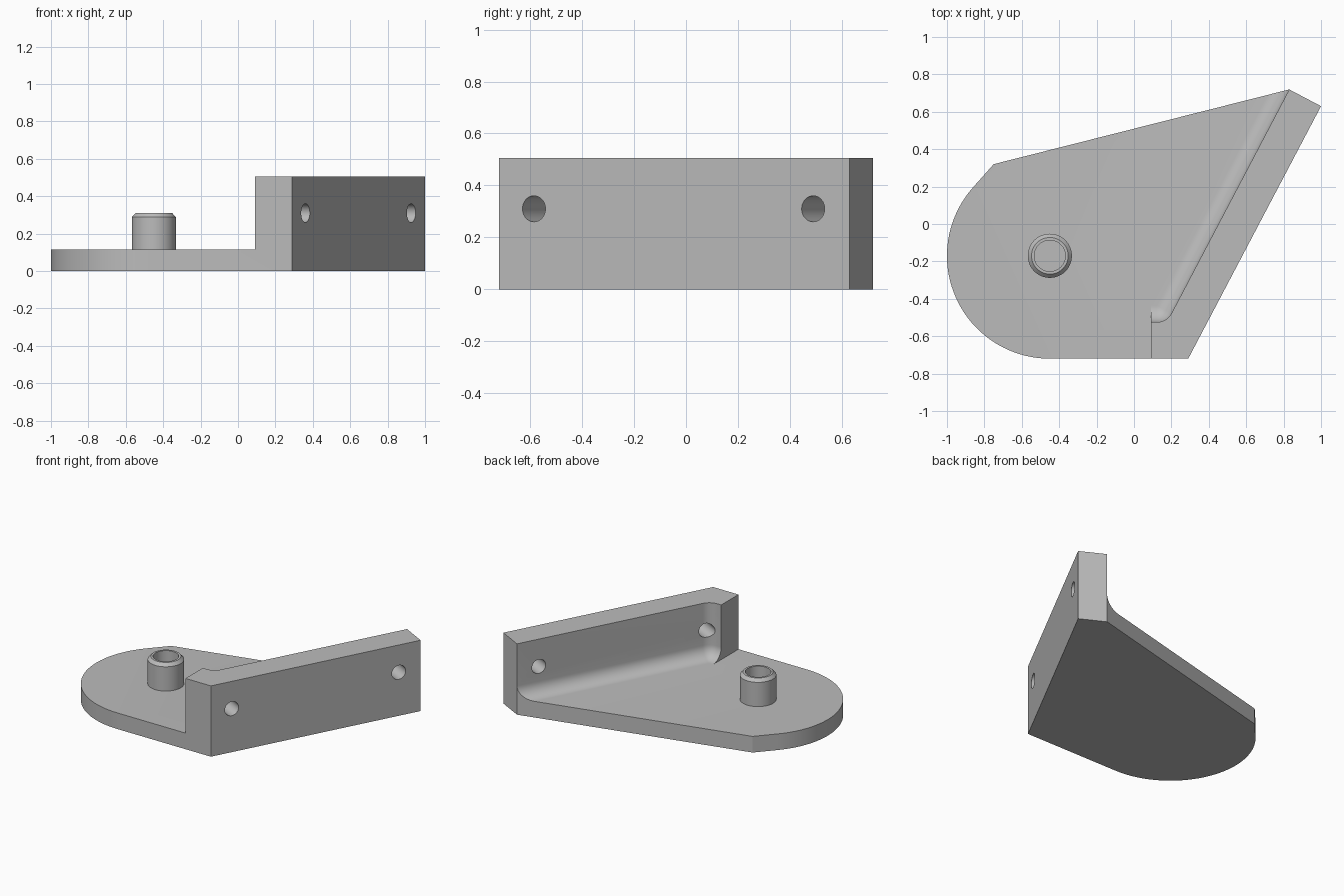
import bpy, bmesh
from math import sin, cos, pi, acos, atan2, radians
from mathutils import Vector

if "Cube" in bpy.data.objects:
    bpy.data.objects.remove(bpy.data.objects["Cube"])

grey = bpy.data.materials.new("plain grey")
grey.use_nodes = True
grey.diffuse_color = (0.5, 0.5, 0.5, 1)
grey.node_tree.nodes["Principled BSDF"].inputs["Base Color"].default_value = (0.5, 0.5, 0.5, 1)

PLATE, TOP, R = 0.115, 0.505, 0.09          # plate thickness, wall height, fillet radius
hub = Vector((-0.45, -0.17))
HUB_R = 0.55


def finish(bm, name):
    bmesh.ops.remove_doubles(bm, verts=bm.verts, dist=1e-5)
    bmesh.ops.dissolve_limit(bm, angle_limit=radians(0.1), verts=bm.verts, edges=bm.edges)
    bmesh.ops.recalc_face_normals(bm, faces=bm.faces)
    mesh = bpy.data.meshes.new(name)
    bm.to_mesh(mesh)
    bm.free()
    mesh.materials.append(grey)
    obj = bpy.data.objects.new(name, mesh)
    bpy.context.collection.objects.link(obj)
    return obj


def activate(obj):
    bpy.ops.object.select_all(action='DESELECT')
    obj.select_set(True)
    bpy.context.view_layer.objects.active = obj


def ring(bm, pts, z):
    return [bm.verts.new((p[0], p[1], z)) for p in pts]


def bridge(bm, low, high):
    for i in range(len(low)):
        j = (i + 1) % len(low)
        bm.faces.new((low[i], low[j], high[j], high[i]))


# Footprint corners: wall foot, wall outer face, wall end, plate rear corner
heel, front = Vector((0.09, -0.72)), Vector((0.29, -0.72))
tip = Vector((1.0, 0.63))
along = (tip - front).normalized()
inward = Vector((-along.y, along.x))
end = tip + inward * 0.192
rear = Vector((-0.75, 0.32))
edge = (rear - end).normalized()
STEP_Y = -0.525

# Centre of the rounded inner corner
start = end + inward * R
centre = start + along * ((STEP_Y + R - start.y) / along.y)
a0 = atan2(-inward.y, -inward.x)


def wall_section(d):
    """Wall cross-section with its inner side moved out by d."""
    pts = [heel, front, tip, end, end + edge * (d / edge.dot(inward))]
    for i in range(13):
        a = a0 + (-pi / 2 - a0) * i / 12
        pts.append(centre + Vector((cos(a), sin(a))) * (R - d))
    return pts + [Vector((heel.x, STEP_Y + d))]


# Plate outline with a round end tangent to the rear corner
to_rear = rear - hub
t0 = atan2(to_rear.y, to_rear.x) + acos(HUB_R / to_rear.length)
foot = wall_section(R)
round_end = [hub + Vector((cos(a), sin(a))) * HUB_R
             for a in (t0 + (1.5 * pi - t0) * i / 40 for i in range(41))]
outline = foot[:5] + [rear] + round_end

# Body: plate, then wall rising through the fillet
bm = bmesh.new()
low, high = ring(bm, outline, 0), ring(bm, outline, PLATE)
bm.faces.new(low)
bridge(bm, low, high)
inner = ring(bm, [foot[-1], foot[5]], PLATE)
bm.faces.new(high[4:] + [high[0]] + inner)
below = ring(bm, foot, PLATE)
for i in range(1, 13):
    t = pi / 2 * i / 12
    above = ring(bm, wall_section(R * (1 - sin(t))), PLATE + R * (1 - cos(t)))
    bridge(bm, below, above)
    below = above
above = ring(bm, wall_section(0), TOP)
bridge(bm, below, above)
bm.faces.new(above)
body = finish(bm, "bracket_body")

# Two screw holes through the wall
for x, y in ((0.36, -0.585), (0.925, 0.49)):
    bpy.ops.mesh.primitive_cylinder_add(vertices=40, radius=0.05, depth=0.7, location=(x, y, 0.31))
    cutter = bpy.context.object
    cutter.name = "hole_cutter"
    cutter.hide_render = True
    cutter.rotation_euler = inward.to_3d().to_track_quat('Z', 'Y').to_euler()
    mod = body.modifiers.new("hole", 'BOOLEAN')
    mod.operation, mod.solver, mod.object = 'DIFFERENCE', 'EXACT', cutter
    activate(body)
    bpy.ops.object.modifier_apply(modifier=mod.name)
    bpy.data.objects.remove(cutter)

# Hollow boss with a chamfered rim
bm = bmesh.new()
rings = []
for r, z in ((0.118, 0.1), (0.118, 0.288), (0.098, 0.31), (0.083, 0.31), (0.083, 0.12)):
    pts = [hub + Vector((cos(2 * pi * i / 48), sin(2 * pi * i / 48))) * r for i in range(48)]
    rings.append(ring(bm, pts, z))
for a, b in zip(rings, rings[1:]):
    bridge(bm, a, b)
bm.faces.new(rings[0])
bm.faces.new(rings[-1])
boss = finish(bm, "boss")

for obj in (body, boss):
    activate(obj)
    bpy.ops.object.shade_smooth_by_angle(angle=radians(25))
